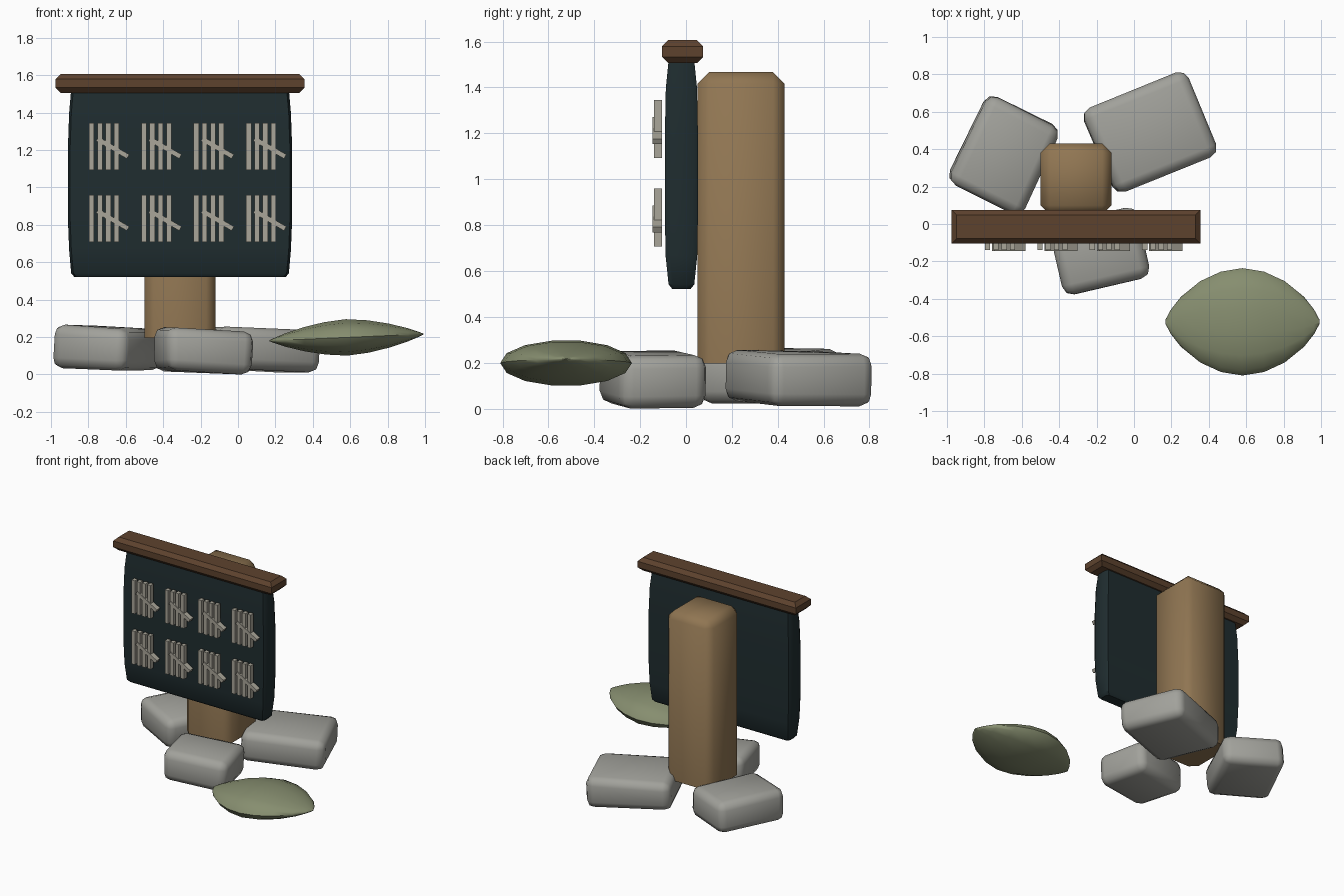
import bpy, bmesh, math, random
from mathutils import Vector, Matrix

random.seed(4)
if "Cube" in bpy.data.objects:
    bpy.data.objects.remove(bpy.data.objects["Cube"], do_unlink=True)


def material(name, rgb):
    m = bpy.data.materials.new(name)
    m.use_nodes = True
    m.diffuse_color = (*rgb, 1)
    bsdf = m.node_tree.nodes["Principled BSDF"]
    bsdf.inputs["Base Color"].default_value = (*rgb, 1)
    bsdf.inputs["Roughness"].default_value = 0.9
    return m


STONE = material("grey stone", (0.36, 0.36, 0.33))
POST = material("light wood", (0.28, 0.18, 0.085))
CAP = material("dark wood", (0.11, 0.055, 0.027))
BOARD = material("slate green", (0.014, 0.026, 0.029))
CHALK = material("chalk", (0.40, 0.38, 0.32))
LEAF = material("sage green", (0.24, 0.27, 0.16))


def finish(name, bm, mat, angle=None):
    bmesh.ops.recalc_face_normals(bm, faces=bm.faces)
    mesh = bpy.data.meshes.new(name)
    bm.to_mesh(mesh)
    bm.free()
    mesh.materials.append(mat)
    ob = bpy.data.objects.new(name, mesh)
    bpy.context.collection.objects.link(ob)
    if angle:
        bpy.ops.object.select_all(action='DESELECT')
        ob.select_set(True)
        bpy.context.view_layer.objects.active = ob
        bpy.ops.object.shade_smooth_by_angle(angle=math.radians(angle))
    return ob


def box(name, center, size, mat, bevel=0, edges=None, segments=1, jitter=0, angle=None):
    """Box whose edges chosen by a rule are bevelled, with optional uneven corners."""
    bm = bmesh.new()
    bmesh.ops.create_cube(bm, size=1)
    picked = [e for e in bm.edges if edges is None or edges(e)]
    for v in bm.verts:
        v.co = Vector(v.co[i] * size[i] + random.uniform(-jitter, jitter) for i in range(3))
    if bevel:
        bmesh.ops.bevel(bm, geom=picked, offset=bevel, segments=segments,
                        profile=0.5, affect='EDGES')
    ob = finish(name, bm, mat, angle)
    ob.location = center
    return ob


def loft(name, rings, mat, angle):
    """Skin a list of closed rings and cap both ends."""
    bm = bmesh.new()
    loops = [[bm.verts.new(p) for p in ring] for ring in rings]
    for a, b in zip(loops, loops[1:]):
        for i in range(len(a)):
            j = (i + 1) % len(a)
            bm.faces.new((a[i], a[j], b[j], b[i]))
    bm.faces.new(loops[0])
    bm.faces.new(loops[-1])
    return finish(name, bm, mat, angle)


# Post: chamfered everywhere except round its foot
box("post", (-0.31, 0.24, 0.835), (0.38, 0.38, 1.27), POST, 0.05,
    lambda e: max(v.co.z for v in e.verts) > 0, angle=60)

# Board: a slab that thins towards its top and bottom
def slab_ring(z, hx, hy):
    cx, cy = 0.012, 0.02
    quarter = [(hx, hy - cy), (hx - cx, hy)]
    ring = quarter + [(-x, y) for x, y in reversed(quarter)]
    ring += [(-x, -y) for x, y in ring]
    return [(x - 0.31, y - 0.02, z) for x, y in ring]

profile = [(0.525, 0.565, 0.04), (0.545, 0.582, 0.056), (0.67, 0.593, 0.069),
           (0.85, 0.6, 0.072), (1.2, 0.6, 0.072), (1.4, 0.593, 0.068), (1.53, 0.582, 0.055)]
loft("board", [slab_ring(*p) for p in profile], BOARD, 40)

# Top rail: chamfered along its upper and lower edges
box("top_rail", (-0.31, -0.015, 1.56), (1.33, 0.18, 0.1), CAP, 0.027,
    lambda e: abs(e.verts[0].co.z - e.verts[1].co.z) < 0.01)

# Tally marks: two rows of four groups, each four strokes and a slash
for row, z in enumerate((1.222, 0.837)):
    for col in range(4):
        x0 = -0.783 + 0.28 * col
        tag = f"{row + 1}_{col + 1}"
        for i in range(4):
            box(f"tally_stroke_{tag}_{i + 1}", (x0 + 0.0445 * i, -0.122, z),
                (0.028, 0.035, 0.252), CHALK)
        slash = box(f"tally_slash_{tag}", (x0 + 0.113, -0.125, z - 0.006),
                    (0.19, 0.04, 0.026), CHALK)
        slash.rotation_euler.y = math.radians(30)

# Stones round the foot: centre, size, tilt, turn
stones = {
    "front_stone": ((-0.184, -0.147, 0.131), (0.475, 0.38, 0.235), 3, 13),
    "right_stone": ((-0.695, 0.37, 0.146), (0.44, 0.515, 0.228), 3.5, -26),
    "left_stone": ((0.085, 0.49, 0.137), (0.605, 0.49, 0.22), 2, 23),
}
for name, (center, size, tilt, turn) in stones.items():
    stone = box(name, center, size, STONE, 0.055, segments=2, jitter=0.008, angle=60)
    stone.rotation_euler = (0, math.radians(tilt), math.radians(turn))

# Bush: a flat lens with pointed ends along x
def lens_ring(t, sides=14):
    w = 0.287 * max(1 - abs(t) ** 1.9, 0.012) ** 0.72
    h = 0.1 * max(1 - abs(t) ** 1.6, 0.012) ** 0.85
    return [(0.412 * t, w * math.cos(a), h * math.sin(a))
            for a in (2 * math.pi * k / sides for k in range(sides))]

stations = [-1, -0.93, -0.8, -0.55, -0.28, 0, 0.28, 0.55, 0.8, 0.93, 1]
bush = loft("bush", [lens_ring(t) for t in stations], LEAF, 60)
bush.location = (0.58, -0.523, 0.202)
bush.rotation_euler.y = math.radians(-2.5)

# Sit the lowest point exactly on the ground
bpy.context.view_layer.update()
parts = [o for o in bpy.context.collection.objects if o.type == 'MESH']
low = min((o.matrix_world @ v.co).z for o in parts for v in o.data.vertices)
for o in parts:
    o.location.z -= low
